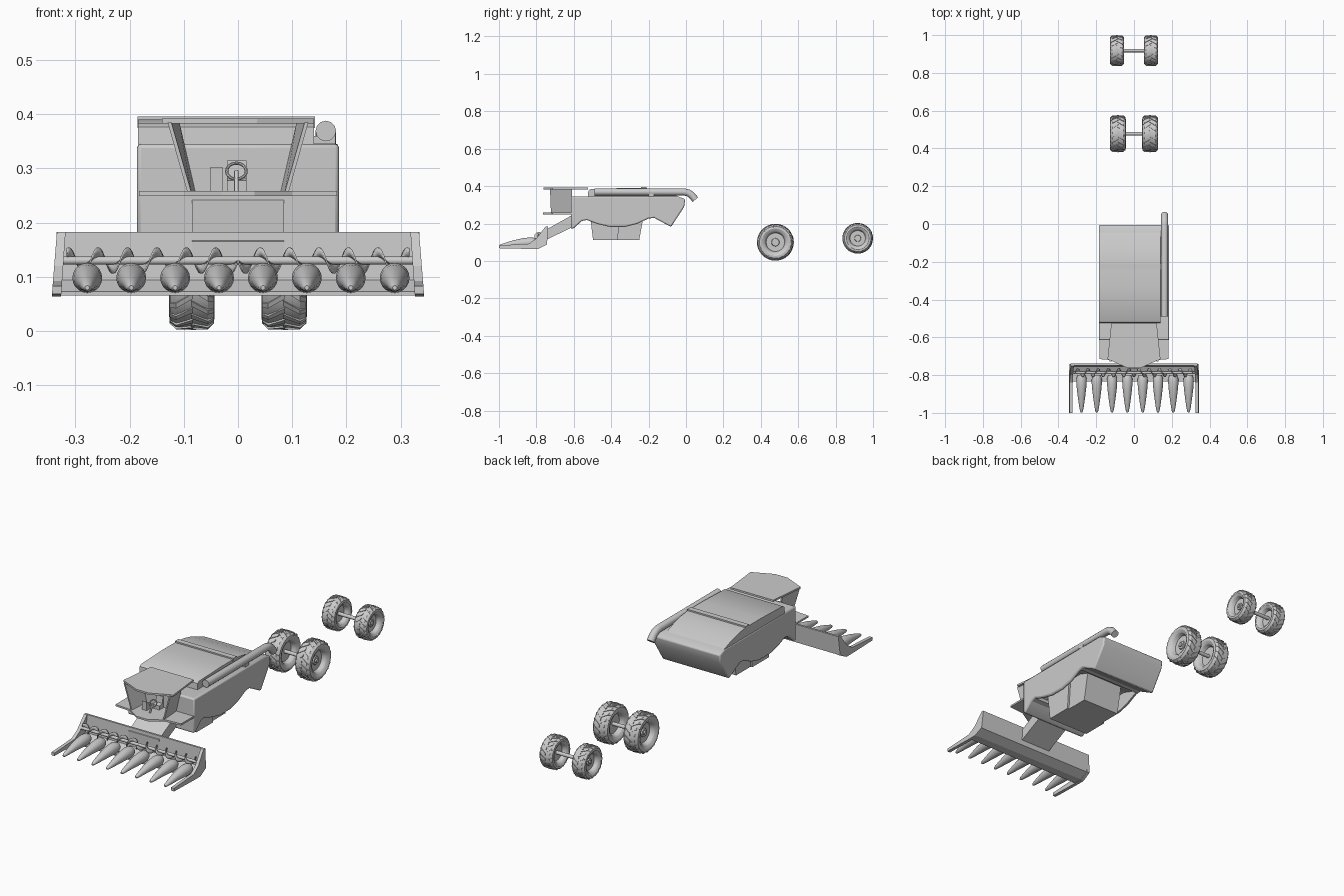
import bpy, bmesh, math
from math import sin, cos, pi, radians
from mathutils import Vector

if "Cube" in bpy.data.objects:
    bpy.data.objects.remove(bpy.data.objects["Cube"])


def make(name, verts, faces, smooth=None):
    me = bpy.data.meshes.new(name)
    me.from_pydata([tuple(v) for v in verts], [], faces)
    bm = bmesh.new()
    bm.from_mesh(me)
    bmesh.ops.recalc_face_normals(bm, faces=bm.faces[:])
    bm.to_mesh(me)
    bm.free()
    ob = bpy.data.objects.new(name, me)
    bpy.context.collection.objects.link(ob)
    if smooth:
        bpy.ops.object.select_all(action='DESELECT')
        ob.select_set(True)
        bpy.context.view_layer.objects.active = ob
        bpy.ops.object.shade_smooth_by_angle(angle=radians(smooth))
    return ob


def prism(name, pts, a, b, axis='X', smooth=None):
    """Extrude a 2D outline from a to b: X takes (y, z) points, Z takes (x, y)."""
    place = (lambda p, t: (t, p[0], p[1])) if axis == 'X' else (lambda p, t: (p[0], p[1], t))
    n = len(pts)
    verts = [place(p, a) for p in pts] + [place(p, b) for p in pts]
    faces = [list(range(n)), list(range(n, 2 * n))]
    faces += [[i, (i + 1) % n, n + (i + 1) % n, n + i] for i in range(n)]
    return make(name, verts, faces, smooth)


def box(name, x0, x1, y0, y1, z0, z1):
    return prism(name, [(x0, y0), (x1, y0), (x1, y1), (x0, y1)], z0, z1, 'Z')


def lathe(name, rings, axis='X', n=32, smooth=35):
    """Rings are (centre, radius) around the X or Y direction."""
    verts, faces = [], []
    for c, r in rings:
        for i in range(n):
            a = 2 * pi * i / n
            d = (0, cos(a), sin(a)) if axis == 'X' else (cos(a), 0, sin(a))
            verts.append(Vector(c) + Vector(d) * r)
    for k in range(len(rings) - 1):
        for i in range(n):
            j = (i + 1) % n
            faces.append([k * n + i, k * n + j, (k + 1) * n + j, (k + 1) * n + i])
    faces += [list(range(n)), list(range((len(rings) - 1) * n, len(rings) * n))]
    return make(name, verts, faces, smooth)


def tube(name, pts, r):
    cu = bpy.data.curves.new(name, 'CURVE')
    cu.dimensions = '3D'
    cu.bevel_depth, cu.bevel_resolution, cu.use_fill_caps = r, 4, True
    sp = cu.splines.new('POLY')
    sp.points.add(len(pts) - 1)
    for p, q in zip(sp.points, pts):
        p.co = (*q, 1)
    ob = bpy.data.objects.new(name, cu)
    bpy.context.collection.objects.link(ob)
    return ob


def mirrored(pts):
    return pts + [(-x, y) for x, y in reversed(pts) if x > 0.001]


# Main hull with curved lower edge and hollow belly
hull = prism('hull', [(-.615, .345), (-.615, .17), (-.6, .175), (-.556, .214), (-.53, .219),
                      (-.476, .198), (-.406, .182), (-.326, .182), (-.262, .198), (-.2, .227),
                      (-.17, .23), (-.08, .182), (-.01, .289), (-.004, .33), (-.045, .346)],
             -.186, .186, 'X', 30)
bv = hull.modifiers.new('bevel', 'BEVEL')
bv.width, bv.segments, bv.limit_method, bv.angle_limit = .007, 2, 'ANGLE', radians(50)
cut = prism('belly_cutter', [(-.54, .1), (-.53, .235), (-.46, .27), (-.28, .27), (-.19, .24), (-.18, .1)],
            -.172, .172)
cut.hide_render = True
bo = hull.modifiers.new('belly', 'BOOLEAN')
bo.object, bo.operation, bo.solver = cut, 'DIFFERENCE', 'EXACT'
bpy.ops.object.select_all(action='DESELECT')
hull.select_set(True)
bpy.context.view_layer.objects.active = hull
for m in ('bevel', 'belly'):
    bpy.ops.object.modifier_apply(modifier=m)
bpy.data.objects.remove(cut)

# Underbody hopper in two sections
prism('hopper_front', [(-.52, .3), (-.497, .113), (-.365, .113), (-.35, .3)], -.115, .115)
prism('hopper_rear', [(-.39, .3), (-.37, .113), (-.25, .113), (-.215, .3)], -.105, .105)

# Grain tank cover and cross bar
prism('tank_cover', [(-.525, .34), (-.522, .376), (-.51, .384), (-.33, .39), (-.21, .389), (-.16, .382),
                     (-.1, .367), (-.045, .346), (-.045, .34)], -.184, .14, 'X', 40)
box('tank_bar', -.185, .142, -.24, -.212, .375, .396)

# Unloading pipe
tube('unloading_pipe', [(.162, -.49, .369), (.162, -.01, .369), (.162, .012, .364),
                        (.162, .03, .352), (.162, .05, .328)], .019)
box('pipe_cradle', .14, .18, -.2, -.17, .34, .36)

# Cab: platform, roof, sloped side walls, controls
prism('cab_platform', mirrored([(.183, -.61), (.183, -.715), (.1, -.722), (.03, -.765)]), .249, .258, 'Z')
prism('cab_roof', mirrored([(.12, -.525), (.14, -.715), (.035, -.762)]), .383, .392, 'Z')
for s, side in ((-1, 'left'), (1, 'right')):
    q = [(.093, -.722, .255), (.13, -.727, .385), (.115, -.61, .385), (.085, -.61, .255)]
    v = [(s * x, y, z) for x, y, z in q] + [(s * (x - .007), y, z) for x, y, z in q]
    make('cab_wall_' + side, v, [[0, 1, 2, 3], [4, 5, 6, 7], [0, 1, 5, 4], [1, 2, 6, 5],
                                 [2, 3, 7, 6], [3, 0, 4, 7]])
prism('control_panel', [(-.69, .258), (-.69, .302), (-.65, .28), (-.65, .258)], -.052, -.028)
tube('steering_column', [(-.003, -.7, .256), (-.003, -.672, .295)], .004)
bpy.ops.mesh.primitive_torus_add(major_radius=.018, minor_radius=.003, major_segments=20,
                                 minor_segments=8, location=(-.003, -.672, .295),
                                 rotation=(radians(55), 0, 0))
bpy.context.object.name = 'steering_wheel'
prism('driver_seat', [(-.65, .258), (-.65, .278), (-.626, .282), (-.622, .315), (-.616, .315), (-.616, .258)],
      -.02, .016)

# Feeder house between hull and header
prism('feeder_house', [(-.752, .11), (-.752, .165), (-.6, .25), (-.6, .185)], -.085, .085)

# Header trough with end plates and long dividers
prism('header_trough', [(-.738, .183), (-.745, .088), (-.79, .066), (-.835, .066), (-.835, .073),
                        (-.793, .074), (-.754, .094), (-.748, .183)], -.335, .335)
for s, side in ((-1, 'left'), (1, 'right')):
    plate = [(-.738, .183), (-.752, .183), (-.8, .12), (-.84, .092), (-1, .083), (-1, .068),
             (-.835, .064), (-.79, .064), (-.743, .088)]
    v = [(s * (.318 + (.183 - z) * .07), y, z) for y, z in plate]
    v += [(s * (.334 + (.183 - z) * .08), y, z) for y, z in plate]
    n = len(plate)
    make('header_end_' + side, v, [list(range(n)), list(range(n, 2 * n))] +
         [[i, (i + 1) % n, n + (i + 1) % n, n + i] for i in range(n)])

# Auger: shaft and opposed spiral flights
AY, AZ = -.787, .13
lathe('auger_shaft', [((-.322, AY, AZ), .0075), ((.322, AY, AZ), .0075)], n=16)
for s, side in ((-1, 'left'), (1, 'right')):
    v, f = [], []
    steps, turns = 140, 5.8
    for i in range(steps + 1):
        t = i / steps
        a = 2 * pi * turns * t + pi
        for r in (.006, .024):
            v.append((s * .315 * t, AY + r * cos(a), AZ + r * sin(a)))
        if i:
            k = 2 * i
            f.append([k - 2, k - 1, k + 1, k])
    ob = make('auger_flight_' + side, v, f, 40)
    so = ob.modifiers.new('thickness', 'SOLIDIFY')
    so.thickness, so.offset = .003, 0

# Row divider snouts
for i in range(8):
    x = -.278 + .081 * i
    prof = [(-.8, .02, .098), (-.815, .026, .098), (-.835, .0275, .098), (-.87, .025, .097),
            (-.92, .019, .092), (-.965, .0125, .085), (-.99, .008, .081), (-.997, .004, .08)]
    lathe('row_divider_%d' % (i + 1), [((x, y, z), r) for y, r, z in prof], 'Y', 20, 50)


# Wheels: tyre, rim, hub and chevron lugs
def wheel(name, cx, cy, cz, R, w, count):
    s = 1 if cx > 0 else -1

    def ring(dx, r):
        return ((cx + s * dx, cy, cz), r)
    lathe(name + '_tyre', [ring(.3 * w, .2 * R), ring(.3 * w, .5 * R), ring(.75 * w, .56 * R), ring(.85 * w, .6 * R),
                           ring(w, .74 * R), ring(.96 * w, .86 * R), ring(.7 * w, .945 * R), ring(0, .96 * R),
                           ring(-.7 * w, .945 * R), ring(-.96 * w, .86 * R), ring(-w, .74 * R),
                           ring(-.85 * w, .6 * R), ring(-.75 * w, .56 * R), ring(-.3 * w, .5 * R),
                           ring(-.3 * w, .2 * R)], 'X', 40, 30)
    lathe(name + '_hub', [ring(.2 * w, .24 * R), ring(.42 * w, .2 * R), ring(.42 * w, .1 * R), ring(.6 * w, .1 * R)],
          'X', 20, 30)
    v, f = [], []
    for i in range(count):
        for side in (-1, 1):
            a0 = 2 * pi * (i + (.5 if side > 0 else 0)) / count
            b = len(v)
            for px, top, sweep in ((-.04, 1, 0), (.7, .985, .22), (.98, .87, .3)):
                for da, r in ((0, top - .07), (0, top), (.11, top), (.11, top - .07)):
                    a = a0 + sweep + da
                    v.append((cx + side * px * w, cy + r * R * cos(a), cz + r * R * sin(a)))
            f += [[b, b + 1, b + 2, b + 3], [b + 8, b + 9, b + 10, b + 11]]
            for k in (b, b + 4):
                f += [[k + j, k + (j + 1) % 4, k + 4 + (j + 1) % 4, k + 4 + j] for j in range(4)]
    make(name + '_lugs', v, f)


for label, y, z, R, w, x in (('large', .478, .1, .0985, .042, .085), ('small', .918, .121, .082, .037, .09)):
    for s, side in ((-1, 'left'), (1, 'right')):
        wheel('%s_wheel_%s' % (label, side), s * x, y, z, R, w, 20)
    lathe(label + '_axle', [((-.098, y, z), .009), ((.098, y, z), .009)], n=16)
